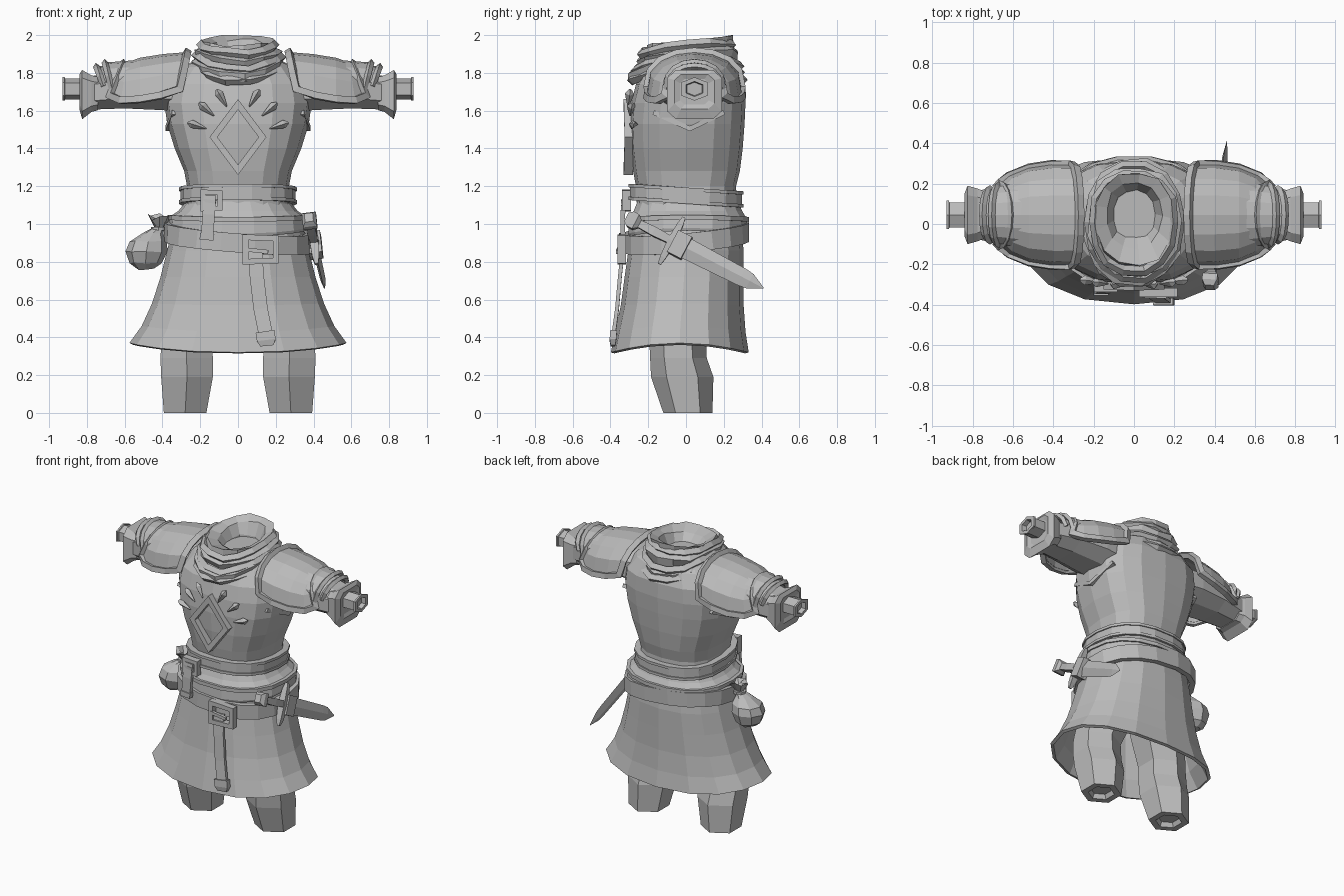
import bpy, bmesh, math, random
from mathutils import Vector

random.seed(4)
cube = bpy.data.objects.get("Cube")
if cube:
    bpy.data.objects.remove(cube)

grey = bpy.data.materials.new("plain_grey")
grey.use_nodes = True
grey.diffuse_color = (0.5, 0.5, 0.5, 1)
grey.node_tree.nodes["Principled BSDF"].inputs["Base Color"].default_value = (0.5, 0.5, 0.5, 1)


def loft(name, rings, caps=True, loop=False, closed_ring=True, thick=0):
    """Skin a list of equal-length point rings."""
    bm = bmesh.new()
    vs = [[bm.verts.new(p) for p in r] for r in rings]
    n, m = len(vs[0]), len(vs)
    for i in range(m if loop else m - 1):
        a, b = vs[i], vs[(i + 1) % m]
        for j in range(n if closed_ring else n - 1):
            k = (j + 1) % n
            bm.faces.new((a[j], a[k], b[k], b[j]))
    if caps and not loop:
        bm.faces.new(vs[0])
        bm.faces.new(vs[-1])
    bmesh.ops.recalc_face_normals(bm, faces=bm.faces)
    me = bpy.data.meshes.new(name)
    bm.to_mesh(me)
    bm.free()
    me.materials.append(grey)
    ob = bpy.data.objects.new(name, me)
    bpy.context.collection.objects.link(ob)
    if thick:
        ob.modifiers.new("thickness", "SOLIDIFY").thickness = thick
    return ob


def oval(n, p=2.0, turn=0.0):
    """Unit superellipse directions."""
    for i in range(n):
        a = 2 * math.pi * (i + turn) / n
        c, s = math.cos(a), math.sin(a)
        yield math.copysign(abs(c) ** (2 / p), c), math.copysign(abs(s) ** (2 / p), s)


def ring(cx, cy, z, rx, ry, n=18, p=2.4, dip=0.0, jit=0.0, tilt=0.0, turn=0.0):
    pts = []
    for u, v in oval(n, p, turn):
        k = 1 + random.uniform(-jit, jit)
        pts.append(Vector((cx + rx * u * k, cy + ry * v * k,
                           z - dip * v * v + tilt * v + random.uniform(-jit, jit) * 0.2)))
    return pts


def sweep(name, pts, up, w, h, closed=False, scales=None, diamond=False):
    """Carry a box or diamond section along a path; up is a vector or a function of the point."""
    pts = [Vector(p) for p in pts]
    n, rings = len(pts), []
    for i, p in enumerate(pts):
        a = p - pts[i - 1] if (i or closed) else pts[1] - p
        b = pts[(i + 1) % n] - p if (i < n - 1 or closed) else a
        a, b = a.normalized(), b.normalized()
        t = (a + b).normalized()
        u = Vector(up(p) if callable(up) else up)
        u = (u - t * u.dot(t)).normalized()
        k = scales[i] if scales else 1
        side = t.cross(u) * (w / 2 * k / max(0.4, t.dot(a)))
        u = u * (h / 2 * k)
        if diamond:
            rings.append([p + side, p + u, p - side, p - u])
        else:
            rings.append([p + side + u, p - side + u, p - side - u, p + side - u])
    return loft(name, rings, loop=closed)


# Tunic body, rings as (z, half width, front y, back y)
body = [(0.98, .33, -.27, .29), (1.1, .28, -.26, .27), (1.2, .27, -.265, .265),
        (1.28, .285, -.28, .285), (1.4, .335, -.295, .3), (1.53, .375, -.3, .31),
        (1.64, .39, -.29, .315), (1.74, .375, -.265, .31), (1.83, .3, -.21, .27), (1.88, .2, -.15, .2)]
loft("tunic_body", [ring(0, (f + b) / 2, z, w, (b - f) / 2, p=2.6, n=16) for z, w, f, b in body])

# Tunic hem flaring out below the belt, open underneath
hem = [(1.12, .275, .27, 0), (1.07, .315, .29, 0), (1.04, .36, .315, .01), (.98, .37, .32, .03),
       (.965, .365, .315, .03), (1.0, .33, .28, .01)]
loft("tunic_hem", [ring(0, .01, z, w, d, dip=k) for z, w, d, k in hem])
sweep("hem_trim", ring(0, .01, 1.035, .36, .315, dip=.01), (0, 0, 1), .025, .025, closed=True)

# Skirt with inner lining
skirt = [(1.0, 0, .34, .29, 0), (.86, 0, .375, .305, 0), (.72, -.01, .41, .315, 0),
         (.58, -.02, .455, .325, .01), (.46, -.03, .51, .345, .03), (.37, -.033, .575, .365, .05),
         (.36, -.033, .555, .345, .045), (.46, -.03, .485, .32, .03), (.7, -.01, .39, .29, 0), (.9, 0, .34, .27, 0)]
loft("skirt", [ring(0, cy, z, w, d, dip=k, p=2.25, n=16) for z, cy, w, d, k in skirt])

# Belts
upper = ring(0, .0, 1.15, .29, .285, p=2.5, tilt=-.02)
sweep("upper_belt", upper, (0, 0, 1), .03, .075, closed=True)
for k in (-.034, .034):
    sweep("upper_belt_edge", [p + Vector((0, 0, k)) for p in upper], (0, 0, 1), .045, .018, closed=True)
lower = [Vector((p.x, p.y, .93 + .1 * p.y - .08 * p.x)) for p in ring(0, .005, 0, .375, .315)]
sweep("lower_belt", lower, (0, 0, 1), .035, .1, closed=True)


def buckle(name, c, hx, hz, bar):
    c = Vector(c)
    sweep(name + "_frame", [c + Vector((u * hx, 0, v * hz)) for u, v in
                            ((-1, -1), (1, -.9), (1, .9), (-1, 1))], (0, -1, 0), bar, .045, closed=True)
    sweep(name + "_prong", [c + Vector((-hx, -.015, 0)), c + Vector((hx * .5, -.02, -.2 * hz))],
          (0, -1, 0), bar * .7, .02)


buckle("upper_buckle", (-.14, -.315, 1.125), .045, .045, .025)
buckle("lower_buckle", (.12, -.34, .865), .08, .065, .03)
sweep("upper_strap", [(-.15, -.325, 1.15), (-.155, -.335, 1.05), (-.165, -.335, .92)], (0, -1, 0), .065, .025)
sweep("upper_strap_tip", [(-.163, -.337, .95), (-.166, -.337, .915)], (0, -1, 0), .075, .035)
sweep("lower_strap", [(.09, -.335, .86), (.1, -.35, .72), (.12, -.365, .55), (.15, -.385, .4)], (0, -1, 0), .075, .02)
sweep("lower_strap_tip", [(.143, -.383, .43), (.15, -.387, .385), (.153, -.387, .355)],
      (0, -1, 0), .1, .035, scales=[1, 1, .7])

# Chest emblem: diamond frame and rays
sweep("emblem_diamond", [(0, -.305, 1.633), (.13, -.3, 1.46), (0, -.305, 1.287), (-.13, -.3, 1.46)],
      (0, -1, 0), .033, .05, closed=True)
for s in (1, -1):
    for x, z, dx, dz in ((.085, 1.665, .5, .85), (.165, 1.605, .75, .65), (.215, 1.52, .93, .3)):
        y = -.305 + .5 * x * x
        d = Vector((s * dx, .1, dz)).normalized()
        pts = [Vector((s * x, y, z)) + d * k for k in (-.05, -.01, .03, .055)]
        sweep("emblem_ray", pts, (0, -1, 0), .045, .05, scales=[.15, .6, 1, .3], diamond=True)

# Scarf: cowl with a neck hole and loose folds, rings as (z, centre y, rx, ry, tilt, dip)
cowl = [(1.83, 0, .235, .295, 0, .07), (1.875, .005, .25, .305, 0, .07), (1.885, .01, .215, .265, .01, .05),
        (1.925, .015, .23, .275, .02, .04), (1.94, .02, .195, .235, .025, .02), (1.97, .025, .195, .23, .025, 0),
        (1.95, .04, .14, .16, .025, 0), (1.88, .05, .105, .12, .01, 0), (1.79, .05, .09, .1, 0, 0)]
loft("scarf", [ring(0, cy, z, w, d, n=13, p=2.2, jit=.05, tilt=t, dip=k) for z, cy, w, d, t, k in cowl])
for z, w, d, t, k in ((1.835, .235, .295, 0, .075), (1.89, .225, .28, .01, .07), (1.945, .2, .24, .025, .02)):
    sweep("scarf_fold", ring(0, .01, z, w, d, n=14, p=2.2, jit=.04, tilt=t, dip=k), (0, 0, 1),
          .05, .055, closed=True, diamond=True)


def cross(s, x, cy, cz, ry, rz, n=8, p=2.4):
    """Arm section in the yz plane."""
    return [Vector((s * x, cy + ry * u, cz + rz * v)) for u, v in oval(n, p, .5)]


def arch(s, x, ry, lo, hi, lean=0.0, n=9):
    """Open arch over the shoulder."""
    pts = []
    for i in range(n):
        a = math.pi * i / (n - 1)
        h = math.sin(a) ** .75 if 0 < i < n - 1 else 0
        pts.append(Vector((s * (x - lean * h), .045 - ry * math.cos(a), lo + (hi - lo) * h)))
    return pts


for s, side in ((1, "left"), (-1, "right")):
    # Sleeve, cuff and wrist
    loft(side + "_sleeve", [cross(s, *q) for q in (
        (.22, .03, 1.71, .19, .13), (.4, .035, 1.72, .19, .125), (.6, .04, 1.715, .165, .11), (.77, .045, 1.695, .13, .095))])
    loft(side + "_cuff", [cross(s, *q, p=4.5) for q in (
        (.74, .045, 1.69, .12, .09), (.775, .045, 1.69, .135, .1), (.825, .045, 1.685, .15, .135),
        (.84, .045, 1.7, .11, .095), (.83, .045, 1.7, .08, .07))])
    loft(side + "_wrist", [cross(s, *q, n=6) for q in (
        (.78, .045, 1.715, .07, .055), (.915, .045, 1.715, .07, .055), (.918, .045, 1.715, .08, .062),
        (.93, .045, 1.715, .08, .062), (.93, .045, 1.715, .05, .04), (.9, .045, 1.715, .045, .035))])

    # Shoulder plate with raised rim
    arcs = [arch(s, *q) for q in ((.31, .25, 1.715, 1.91, .04), (.41, .252, 1.68, 1.9, .015), (.52, .235, 1.66, 1.88),
                                  (.62, .195, 1.655, 1.855, .03), (.675, .15, 1.68, 1.85, .065))]
    loft(side + "_shoulder_plate", arcs, caps=False, closed_ring=False, thick=.02)
    edge = arcs[0] + [a[-1] for a in arcs[1:-1]] + arcs[-1][::-1] + [a[0] for a in arcs[-2:0:-1]]
    centre = Vector((s * .45, .045, 1.62))
    sweep(side + "_shoulder_rim", edge, lambda p: p - centre, .035, .035, closed=True)

    # Overlapping plates further down the arm
    for k, (x, ry, lo, hi) in enumerate(((.665, .15, 1.71, 1.855), (.71, .13, 1.73, 1.835))):
        a, b = arch(s, x - .14, ry + .03, lo, hi + .015, .02), arch(s, x, ry, lo, hi, -.04)
        loft(f"{side}_arm_plate_{k + 1}", [a, b], caps=False, closed_ring=False, thick=.02)
        sweep(f"{side}_arm_plate_edge_{k + 1}", b, lambda p: p - centre, .025, .025)

    # Armhole seam
    sweep(side + "_armhole_seam", [(s * .335, -.17, 1.59), (s * .37, .02, 1.505), (s * .335, .2, 1.59)],
          (s, 0, 0), .025, .03)

    # Legs with a hollow at the lower end
    legs = [(.95, .16, .01, .17, .17), (.6, .21, -.02, .18, .17), (.4, .27, -.045, .155, .15), (.29, .272, -.04, .16, .15),
            (.19, .27, -.02, .158, .165), (0, .28, .01, .13, .13), (0, .28, .01, .085, .085), (.03, .28, .01, .07, .07)]
    loft(side + "_leg", [ring(s * x, cy, z, w, d, n=6, p=2, turn=.5) for z, x, cy, w, d in legs])

# Coin pouch
pouch = [(.76, -.49, .045), (.79, -.49, .085), (.855, -.485, .11), (.91, -.475, .1), (.95, -.45, .055),
         (.985, -.415, .025), (1.03, -.415, .06), (1.01, -.415, .02)]
loft("pouch", [ring(x, 0, z, r, r, n=8, p=2, jit=.15 if z > 1 else .03) for z, x, r in pouch])
sweep("pouch_cord", ring(-.42, 0, .975, .03, .03, n=8, p=2), (0, 0, 1), .02, .02, closed=True)

# Dagger hung on the left hip
start, tip = Vector((.375, -.315, 1.035)), Vector((.46, .41, .66))
out = Vector((1, 0, .1))


def along(*ks):
    return [start.lerp(tip, k) for k in ks]


sweep("dagger_pommel", along(0, .03, .07, .1), out, .085, .075, scales=[.6, 1, 1, .5])
sweep("dagger_grip", along(.08, .2, .32), out, .045, .045, scales=[.9, 1.1, .9])
mid = start.lerp(tip, .33)
cross_dir = (tip - start).cross(out).normalized()
sweep("dagger_guard", [mid + cross_dir * k for k in (-.14, -.1, 0, .1, .14)], out, .04, .045,
      scales=[.4, .8, 1.1, .8, .4])
sweep("dagger_holder", along(.34, .44), out, .13, .07)
sweep("dagger_blade", along(.42, .84, .9, 1), out, .115, .035, scales=[1, .85, .75, .05], diamond=True)
